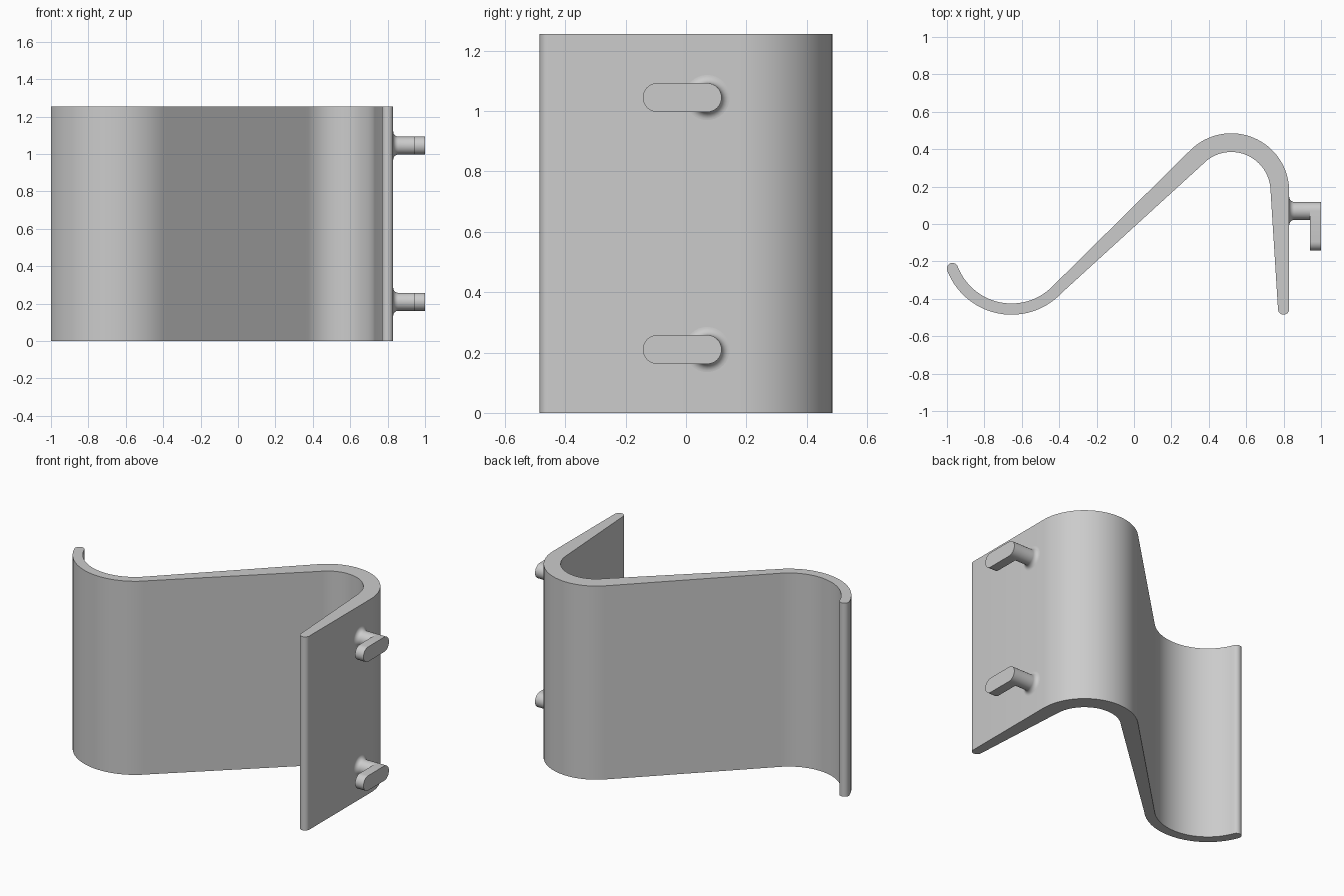
import bpy, bmesh
from math import sin, cos, pi, radians
from mathutils import Matrix, Vector

cube = bpy.data.objects.get("Cube")
if cube:
    bpy.data.objects.remove(cube, do_unlink=True)

HEIGHT = 1.255
PEG_HEIGHTS = (0.21, 1.045)
PEG_Y, PEG_R = 0.07, 0.048

grey = bpy.data.materials.new("plain grey")
grey.use_nodes = True
colour = (0.6, 0.6, 0.6, 1)
grey.diffuse_color = colour
grey.node_tree.nodes["Principled BSDF"].inputs["Base Color"].default_value = colour


def arc(cx, cy, r, start, end, steps):
    """Points along a circular arc, angles in degrees."""
    angles = [radians(start + (end - start) * i / steps) for i in range(steps + 1)]
    return [(cx + r * cos(a), cy + r * sin(a)) for a in angles]


def finish(name, bm):
    bmesh.ops.recalc_face_normals(bm, faces=bm.faces)
    mesh = bpy.data.meshes.new(name)
    bm.to_mesh(mesh)
    bm.free()
    mesh.materials.append(grey)
    obj = bpy.data.objects.new(name, mesh)
    bpy.context.collection.objects.link(obj)
    bpy.ops.object.select_all(action="DESELECT")
    obj.select_set(True)
    bpy.context.view_layer.objects.active = obj
    bpy.ops.object.shade_smooth_by_angle(angle=radians(35))
    return obj


def extrude(name, points, direction):
    """Close a 3D outline into a face and extrude it."""
    bm = bmesh.new()
    face = bm.faces.new([bm.verts.new(p) for p in points])
    new = bmesh.ops.extrude_face_region(bm, geom=[face])["geom"]
    moved = [v for v in new if isinstance(v, bmesh.types.BMVert)]
    bmesh.ops.translate(bm, verts=moved, vec=Vector(direction))
    return finish(name, bm)


# S-shaped clip: tapered strip with a wide hook, a small hook and rounded tips
hook, lip = (0.52, 0.175), (-0.655, -0.117)
tip_angle, lip_r = 201, 0.338
tip = arc(*lip, lip_r, tip_angle, tip_angle, 1)[0]
outline = (
    arc(*hook, 0.31, 0, 135, 32)
    + arc(*lip, lip_r - 0.03, 315, tip_angle, 28)
    + arc(*tip, 0.03, tip_angle - 180, tip_angle, 12)[1:-1]
    + arc(*lip, lip_r + 0.03, tip_angle, 317, 28)
    + arc(*hook, 0.21, 137, 3.6, 32)
    + arc(0.8, -0.455, 0.03, 183.6, 360, 12)
)
extrude("clip_body", [(x, y, 0) for x, y in outline], (0, 0, HEIGHT))

# Pegs: round shaft with a flared foot, carrying an oblong locking head
fillet = 0.027
flare = arc(0.83 + fillet, PEG_R + fillet, fillet, 180, 270, 8)
shaft = [(0.81, PEG_R + fillet)] + flare + [(0.96, PEG_R)]
for label, z in zip(("lower", "upper"), PEG_HEIGHTS):
    bm = bmesh.new()
    verts = [bm.verts.new((x, PEG_Y + r, z)) for x, r in shaft]
    edges = [bm.edges.new(pair) for pair in zip(verts, verts[1:])]
    bmesh.ops.spin(bm, geom=verts + edges, cent=(0, PEG_Y, z), axis=(1, 0, 0),
                   angle=2 * pi, steps=32, use_merge=True)
    bmesh.ops.remove_doubles(bm, verts=bm.verts, dist=0.0001)
    finish(label + "_peg_shaft", bm)

    head = arc(PEG_Y, z, PEG_R, -90, 90, 16) + arc(-0.095, z, PEG_R, 90, 270, 16)
    extrude(label + "_peg_head", [(0.94, y, h) for y, h in head], (0.06, 0, 0))
